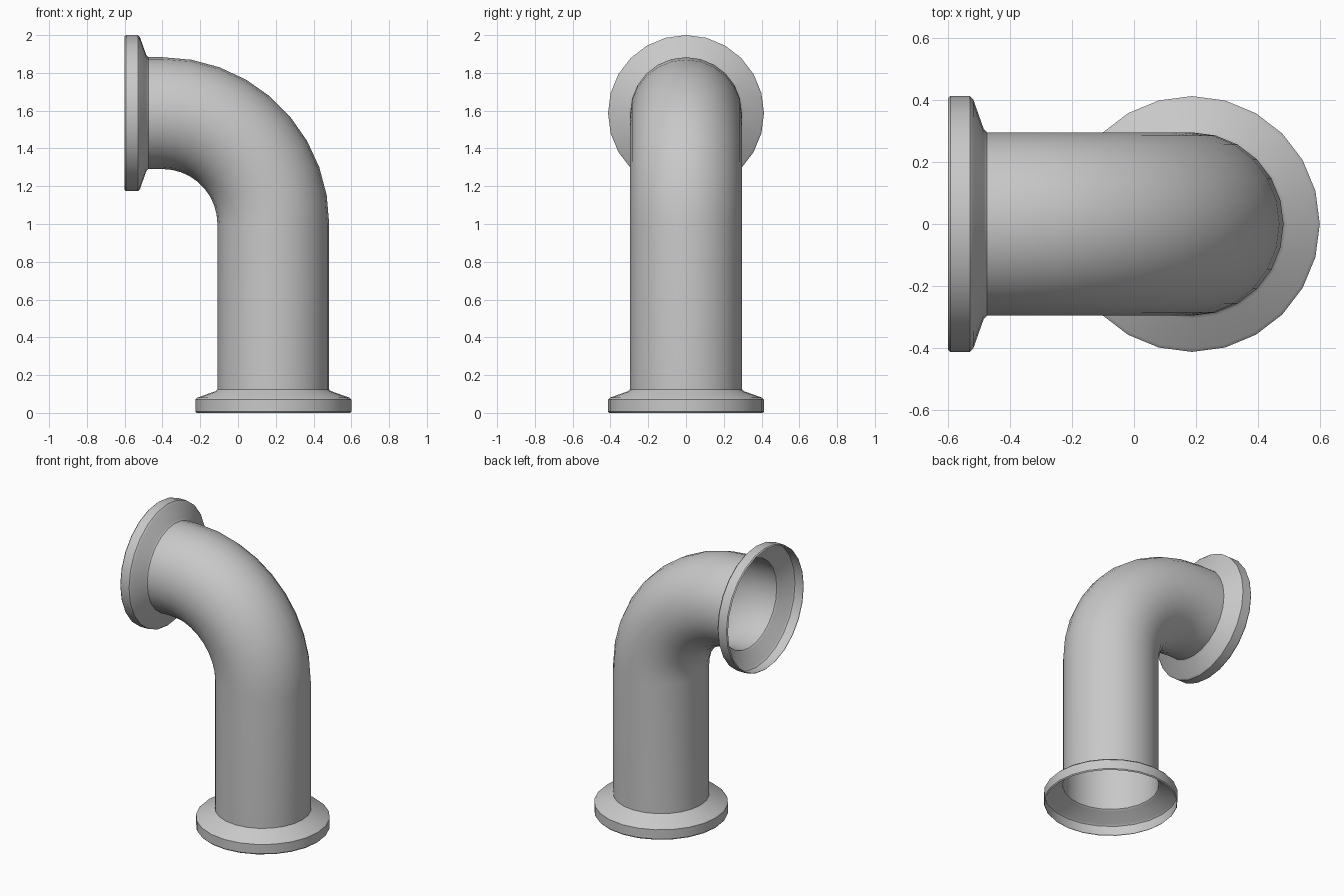
import bpy, bmesh, math
from mathutils import Vector

if "Cube" in bpy.data.objects:
    bpy.data.objects.remove(bpy.data.objects["Cube"], do_unlink=True)

SIDES = 24
BEND_STEPS = 9
PIPE_R = 0.296
BEND_R = 0.587
BEND_CENTRE = Vector((-0.4, 0, 1.0))
BOTTOM, TOP = -1.0, 0.2      # straight run before and after the bend
NECK = 0.125                 # flange height

grey = bpy.data.materials.new("grey_metal")
grey.use_nodes = True
colour = (0.58, 0.58, 0.58, 1)
grey.diffuse_color = colour
grey.node_tree.nodes["Principled BSDF"].inputs["Base Color"].default_value = colour


def ring(bm, angle, shift, radius):
    """Circle across the pipe at a bend angle, moved along the pipe direction."""
    out = Vector((math.cos(angle), 0, math.sin(angle)))
    along = Vector((-math.sin(angle), 0, math.cos(angle)))
    centre = BEND_CENTRE + out * BEND_R + along * shift
    turns = [2 * math.pi * i / SIDES for i in range(SIDES)]
    return [bm.verts.new(centre + radius * (out * math.cos(a) + Vector((0, math.sin(a), 0))))
            for a in turns]


def shell(name, stations):
    """Open thin skin through a series of (angle, shift, radius) rings."""
    bm = bmesh.new()
    rings = [ring(bm, *s) for s in stations]
    for a, b in zip(rings, rings[1:]):
        for i in range(SIDES):
            j = (i + 1) % SIDES
            bm.faces.new((a[i], a[j], b[j], b[i]))
    mesh = bpy.data.meshes.new(name)
    bm.to_mesh(mesh)
    bm.free()
    mesh.materials.append(grey)
    obj = bpy.data.objects.new(name, mesh)
    bpy.context.collection.objects.link(obj)
    bpy.ops.object.select_all(action='DESELECT')
    obj.select_set(True)
    bpy.context.view_layer.objects.active = obj
    bpy.ops.object.shade_smooth_by_angle(angle=math.radians(30))
    return obj


# Pipe: lower straight, quarter bend, short upper straight
quarter = math.pi / 2
bend = [(quarter * k / BEND_STEPS, 0, PIPE_R) for k in range(BEND_STEPS + 1)]
shell("elbow_pipe", [(0, BOTTOM + NECK, PIPE_R)] + bend + [(quarter, TOP - NECK, PIPE_R)])

# Flanges: bevelled rim, sloped shoulder, small fillet at the neck
profile = [(0, 0.407), (0.007, 0.413), (0.07, 0.413), (0.081, 0.402),
           (0.115, 0.306), (NECK, PIPE_R)]
shell("bottom_flange", [(0, BOTTOM + h, r) for h, r in profile])
shell("top_flange", [(quarter, TOP - h, r) for h, r in reversed(profile)])
